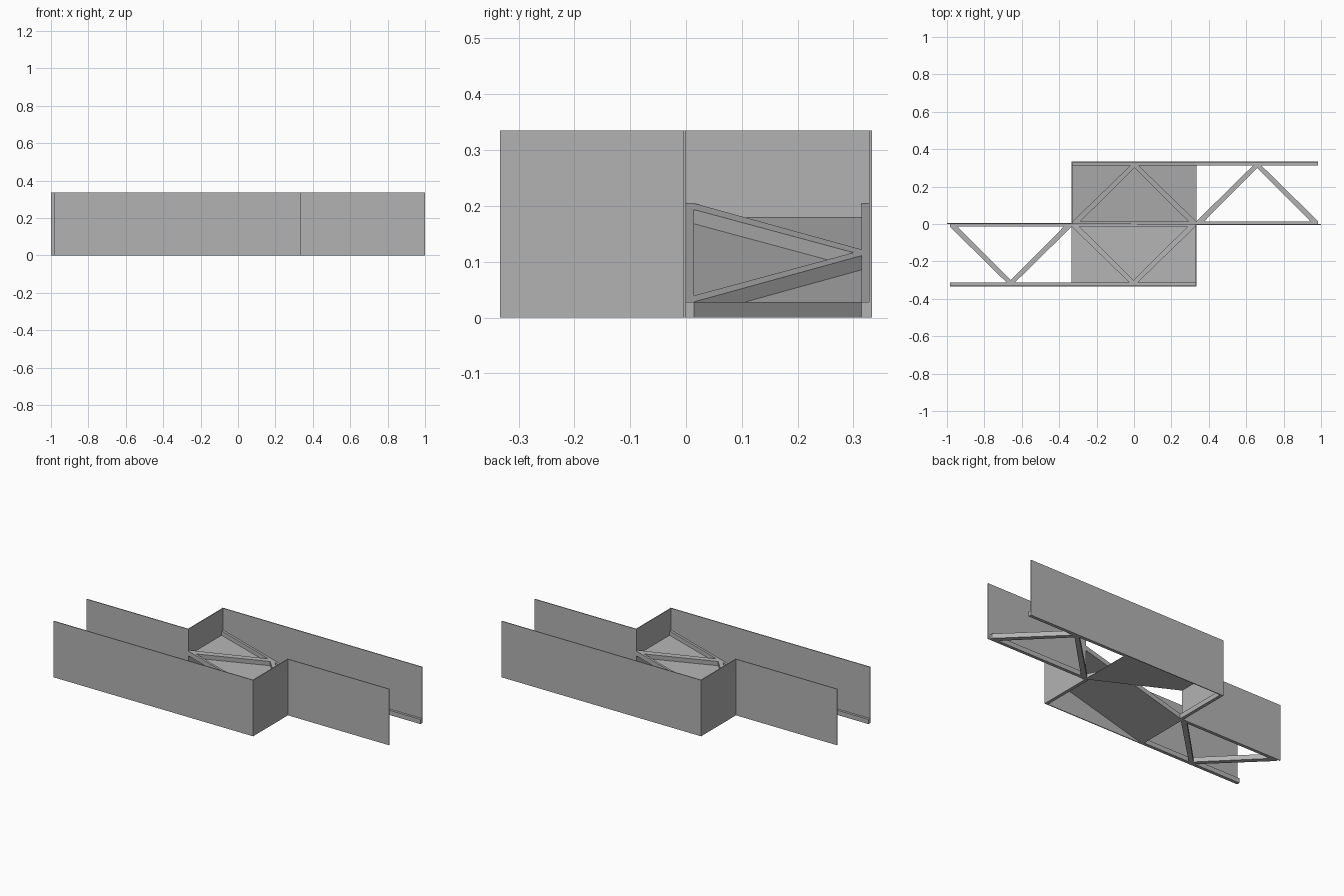
import bpy
import bmesh

old = bpy.data.objects.get("Cube")
if old:
    bpy.data.objects.remove(old, do_unlink=True)

grey = bpy.data.materials.new("plain_grey")
grey.use_nodes = True
colour = (0.45, 0.45, 0.45, 1)
grey.diffuse_color = colour
grey.node_tree.nodes["Principled BSDF"].inputs["Base Color"].default_value = colour

HEIGHT = 0.335   # wall height
EDGE = 0.333     # half width of the central chamber
THIN = 0.005     # wall and plate thickness
RAIL = 0.014     # rail width
DEPTH = 0.028    # depth of rails and braces
BRACE = 0.042    # brace width along x
INNER = EDGE - THIN
END = 0.985
RISE = 0.178


def flat(x):
    return 0


def ramp(x):
    return RISE * (EDGE - x) / (2 * EDGE)


def prism(name, outline, z0, z1, turn, lift=flat):
    """Extrude an outline upward, follow a slope, and turn it half round."""
    bm = bmesh.new()
    low = [bm.verts.new((turn * x, turn * y, z0 + lift(x))) for x, y in outline]
    high = [bm.verts.new((turn * x, turn * y, z1 + lift(x))) for x, y in outline]
    bm.faces.new(low[::-1])
    bm.faces.new(high)
    n = len(outline)
    for i in range(n):
        j = (i + 1) % n
        bm.faces.new((low[i], low[j], high[j], high[i]))
    bmesh.ops.recalc_face_normals(bm, faces=bm.faces)
    mesh = bpy.data.meshes.new(name)
    bm.to_mesh(mesh)
    bm.free()
    mesh.materials.append(grey)
    obj = bpy.data.objects.new(name, mesh)
    bpy.context.scene.collection.objects.link(obj)


def slab(name, x0, x1, y0, y1, z0, z1, turn, lift=flat):
    prism(name, [(x0, y0), (x1, y0), (x1, y1), (x0, y1)], z0, z1, turn, lift)


def truss(name, x0, x1, turn, lift=flat):
    """Two rails joined by a pair of slanted braces."""
    top = INNER - RAIL
    mid = (x0 + x1) / 2
    slab(name + "_inner_rail", x0, x1, 0, RAIL, 0, DEPTH, turn, lift)
    slab(name + "_outer_rail", x0, x1, top, INNER, 0, DEPTH, turn, lift)
    for side, word in ((-1, "first"), (1, "second")):
        foot = mid + side * (x1 - x0) / 2
        outline = [(foot, RAIL), (foot - side * BRACE, RAIL),
                   (mid - side * 0.004, top - 0.01), (mid, top),
                   (mid + side * BRACE / 2, top)]
        prism(name + "_" + word + "_brace", outline, 0, DEPTH, turn, lift)


# Two matching halves, one turned half round from the other
for turn, half in ((1, "back"), (-1, "front")):
    # Walls
    slab(half + "_long_wall", -EDGE, END, INNER, EDGE, 0, HEIGHT, turn)
    slab(half + "_channel_wall", INNER, 1, -THIN, 0, 0, HEIGHT, turn)
    slab(half + "_end_wall", -EDGE, -INNER, 0, INNER, 0, HEIGHT, turn)
    # Open floor of the channel and foot of the end wall
    truss(half + "_channel", EDGE, END, turn)
    slab(half + "_end_rail", -INNER, -INNER + RAIL, 0, INNER, 0, DEPTH, turn)
    # Sloping plate with a truss on top
    slab(half + "_ramp_plate", -INNER, EDGE, 0, INNER, 0, THIN / 2, turn, ramp)
    truss(half + "_ramp", -INNER, EDGE, turn, ramp)
